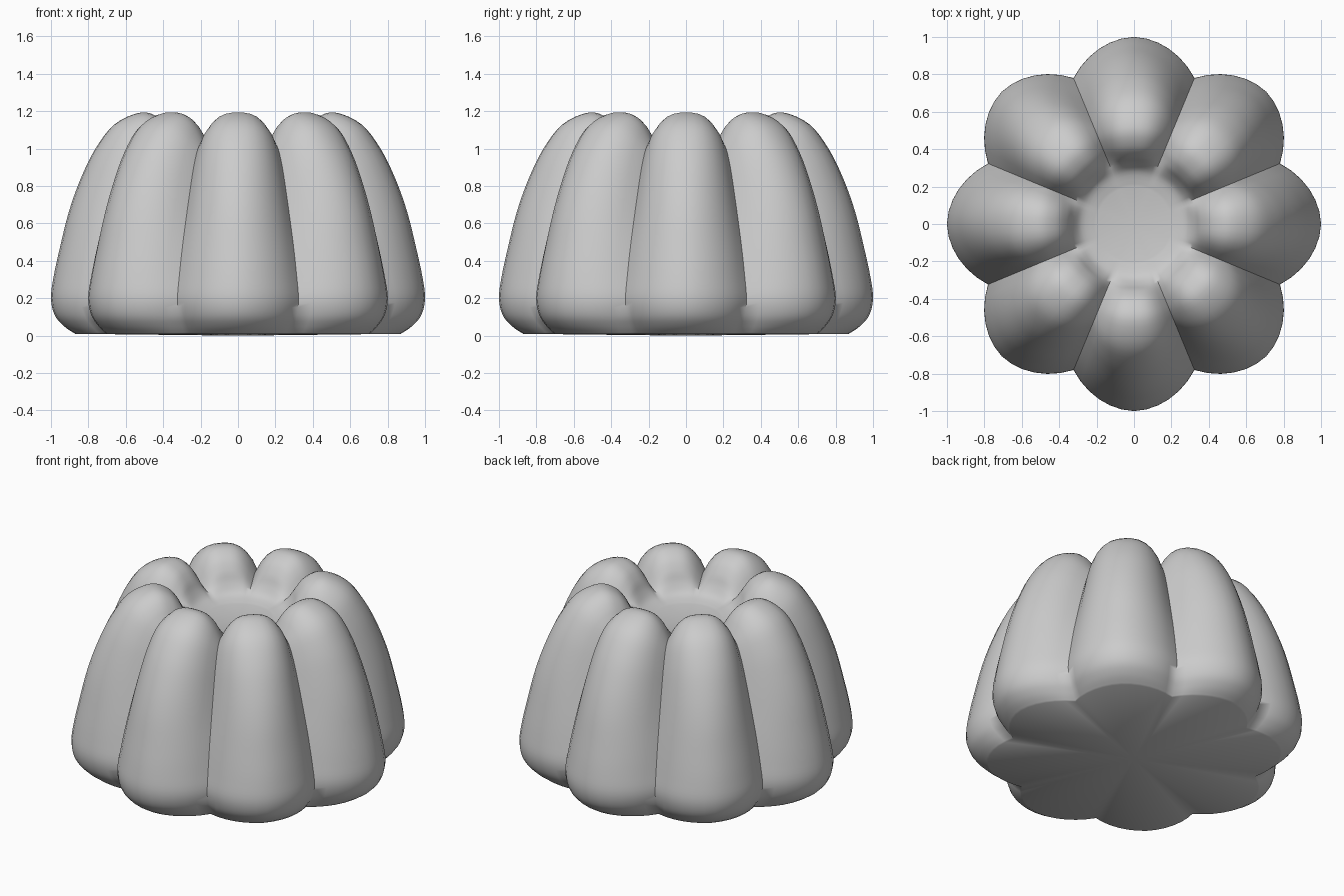
import bpy, bmesh, math
from mathutils import Vector

if "Cube" in bpy.data.objects:
    bpy.data.objects.remove(bpy.data.objects["Cube"])

LOBES, STEPS, SUB = 8, 12, 4

# Paired meridians: lobe r, lobe z, valley r, valley z, roundness exponent
rows = [Vector(p) for p in (
    (0.87, 0.01, 0.75, 0.01, 1.8),
    (0.93, 0.05, 0.785, 0.05, 1.8),
    (0.98, 0.11, 0.825, 0.11, 1.8),
    (1.00, 0.20, 0.845, 0.20, 1.8),
    (0.985, 0.32, 0.82, 0.32, 1.8),
    (0.95, 0.48, 0.775, 0.48, 1.85),
    (0.905, 0.66, 0.72, 0.64, 1.9),
    (0.845, 0.83, 0.665, 0.79, 2.0),
    (0.765, 0.995, 0.615, 0.91, 2.2),
    (0.66, 1.13, 0.56, 1.00, 2.5),
    (0.52, 1.193, 0.50, 1.035, 2.8),
    (0.42, 1.165, 0.44, 1.03, 2.8),
    (0.36, 1.10, 0.385, 1.005, 2.6),
    (0.325, 1.03, 0.325, 0.985, 2.3),
    (0.28, 0.975, 0.27, 0.965, 2.0),
    (0.20, 0.95, 0.20, 0.95, 2.0),
)]


def smooth_rows(pts):
    """Catmull-Rom interpolation between the profile rows."""
    out = []
    for i in range(len(pts) - 1):
        a, b, c, d = pts[max(i - 1, 0)], pts[i], pts[i + 1], pts[min(i + 2, len(pts) - 1)]
        for k in range(SUB):
            t = k / SUB
            out.append(0.5 * (2 * b + (c - a) * t + (2 * a - 5 * b + 4 * c - d) * t * t
                              + (3 * b - a - 3 * c + d) * t ** 3))
    return out + [pts[-1]]


bm = bmesh.new()
n = LOBES * STEPS
rings = []
# Fluted rings from the base edge, over the lobes, down into the dish
for r0, z0, r1, z1, p in smooth_rows(rows):
    ring = []
    for j in range(n):
        f = (j + STEPS // 2) % STEPS - STEPS // 2
        w = abs(f / (STEPS / 2)) ** p
        a = 2 * math.pi * j / n
        r, z = r0 + (r1 - r0) * w, z0 + (z1 - z0) * w
        ring.append(bm.verts.new((r * math.cos(a), r * math.sin(a), z)))
    rings.append(ring)
for lo, hi in zip(rings, rings[1:]):
    for j in range(n):
        k = (j + 1) % n
        bm.faces.new((lo[j], lo[k], hi[k], hi[j]))

# Underside and dish floor
under = bm.verts.new((0, 0, 0))
floor = bm.verts.new((0, 0, 0.95))
for j in range(n):
    k = (j + 1) % n
    bm.faces.new((under, rings[0][k], rings[0][j]))
    bm.faces.new((floor, rings[-1][j], rings[-1][k]))

mesh = bpy.data.meshes.new("fluted_cake")
bm.to_mesh(mesh)
bm.free()
cake = bpy.data.objects.new("fluted_cake", mesh)
bpy.context.collection.objects.link(cake)
bpy.context.view_layer.objects.active = cake
cake.select_set(True)
bpy.ops.object.shade_smooth_by_angle(angle=math.radians(70))
